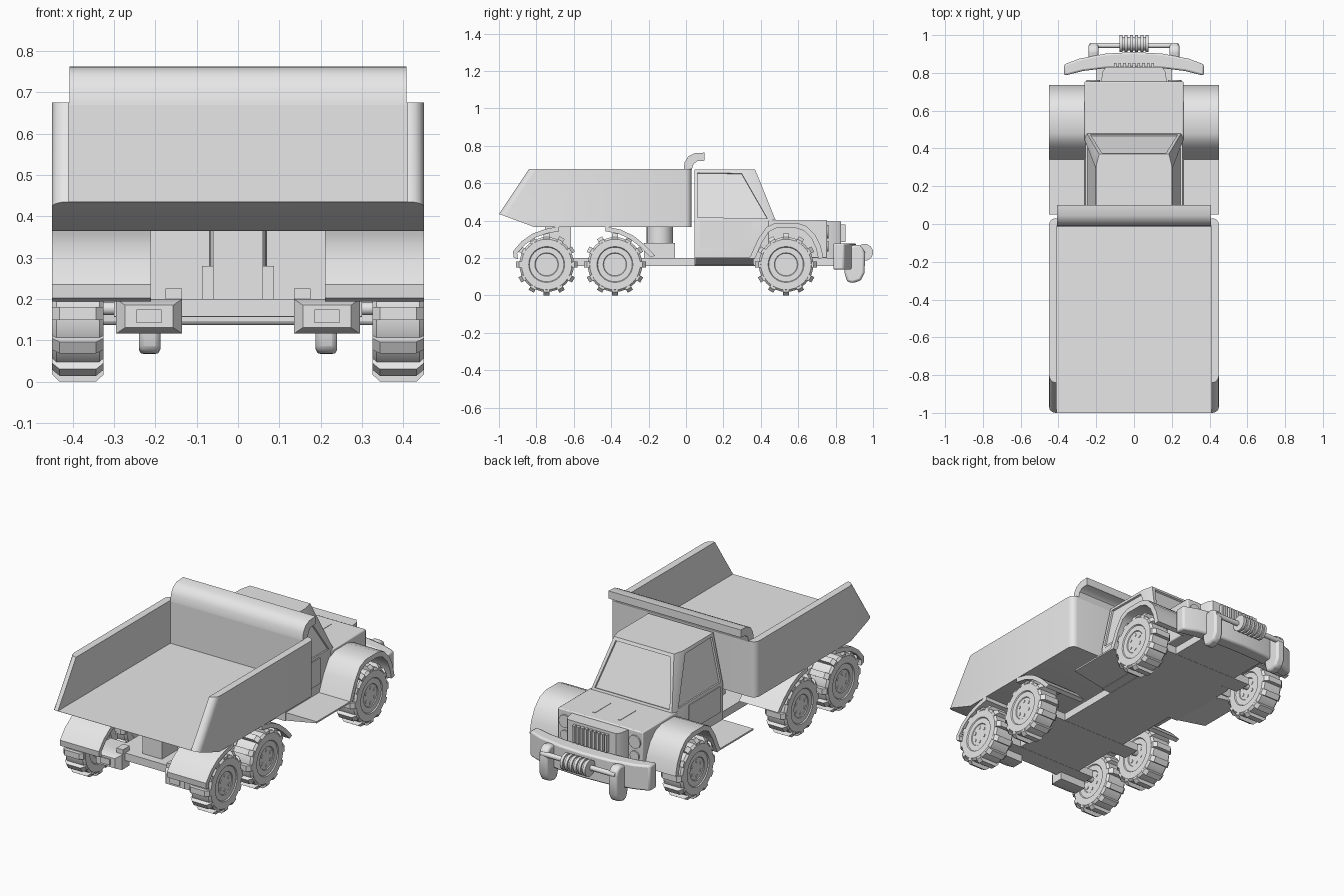
import bpy, bmesh, math
from mathutils import Matrix, Vector

cube = bpy.data.objects.get("Cube")
if cube:
    bpy.data.objects.remove(cube, do_unlink=True)

grey = bpy.data.materials.new("plain_grey")
grey.use_nodes = True
grey.diffuse_color = (0.8, 0.8, 0.8, 1)
grey.node_tree.nodes["Principled BSDF"].inputs["Base Color"].default_value = (0.8, 0.8, 0.8, 1)
made = []


def add(name, mesh):
    ob = bpy.data.objects.new(name, mesh)
    bpy.context.collection.objects.link(ob)
    made.append(ob)
    return ob


def finish(name, bm):
    bmesh.ops.recalc_face_normals(bm, faces=bm.faces)
    mesh = bpy.data.meshes.new(name)
    bm.to_mesh(mesh)
    bm.free()
    mesh.materials.append(grey)
    return add(name, mesh)


def loft(bm, rings):
    rows = [[bm.verts.new(p) for p in ring] for ring in rings]
    n = len(rows[0])
    for a, b in zip(rows, rows[1:]):
        for i in range(n):
            bm.faces.new((a[i], a[(i + 1) % n], b[(i + 1) % n], b[i]))
    bm.faces.new(rows[0])
    bm.faces.new(rows[-1])


def prism_mesh(bm, pts, lo, hi, axis="x"):
    place = {"x": lambda t, p: (t, *p), "y": lambda t, p: (p[0], t, p[1]), "z": lambda t, p: (*p, t)}[axis]
    loft(bm, [[place(t, p) for p in pts] for t in (lo, hi)])


def prism(name, pts, lo, hi, axis="x", bevel=0):
    bm = bmesh.new()
    prism_mesh(bm, pts, lo, hi, axis)
    ob = finish(name, bm)
    if bevel:
        mod = ob.modifiers.new("edge", "BEVEL")
        mod.width, mod.segments = bevel, 2
    return ob


def box(name, x0, x1, y0, y1, z0, z1, bevel=0):
    return prism(name, [(y0, z0), (y1, z0), (y1, z1), (y0, z1)], x0, x1, bevel=bevel)


def cylinder(name, x0, x1, y, z, r, axis="X", sides=24):
    # for axes other than X the span x0..x1 runs along that axis and y, z are the other two centres
    bm = bmesh.new()
    bmesh.ops.create_cone(bm, cap_ends=True, segments=sides, radius1=r, radius2=r, depth=x1 - x0)
    mid = (x0 + x1) / 2
    turn, spot = {"X": (Matrix.Rotation(math.pi / 2, 4, "Y"), (mid, y, z)),
                  "Y": (Matrix.Rotation(math.pi / 2, 4, "X"), (y, mid, z)),
                  "Z": (Matrix.Identity(4), (y, z, mid))}[axis]
    bm.transform(Matrix.Translation(spot) @ turn)
    return finish(name, bm)


def sheet(name, pts, centre, thick, x0, x1):
    c = Vector(centre)
    inner = []
    for p in pts:
        d = Vector(p) - c
        inner.append(tuple(c + d * (1 - thick / d.length)))
    return prism(name, pts + inner[::-1], x0, x1)


def sides(name):
    return (("left_" + name, 1), ("right_" + name, -1))


def span(s, a, b):
    return sorted((s * a, s * b))


# Tipper body: solid hull, rounded corner edges, hollowed out
bm = bmesh.new()
prism_mesh(bm, [(-1, .435), (-.81, .365), (.03, .365), (.03, .675), (-.84, .675)], -.45, .45)
corners = [e for e in bm.edges if abs(e.verts[0].co.x - e.verts[1].co.x) < .01
           and (min(v.co.y for v in e.verts) > 0
                or (max(v.co.y for v in e.verts) < -.83 and min(v.co.z for v in e.verts) > .4))]
bmesh.ops.bevel(bm, geom=corners, offset=.035, segments=4, affect="EDGES", profile=.5)
bed = finish("tipper_body", bm)
cutter = prism("tipper_cutter", [(-1.2, .436), (-.01, .436), (-.01, .9), (-1.2, .9)], -.41, .41)
cutter.hide_render = True
mod = bed.modifiers.new("hollow", "BOOLEAN")
mod.operation, mod.object, mod.solver = "DIFFERENCE", cutter, "EXACT"
bpy.context.view_layer.update()
graph = bpy.context.evaluated_depsgraph_get()
hollow = bpy.data.meshes.new_from_object(bed.evaluated_get(graph))
bed.modifiers.clear()
bed.data = hollow
made.remove(cutter)
bpy.data.objects.remove(cutter, do_unlink=True)

# Rolled guard lip above the front wall of the body
prism("guard_lip", [(-.012, .67), (-.008, .71), (.012, .743), (.045, .76), (.1, .763),
                    (.1, .72), (.06, .717), (.04, .702), (.03, .67)], -.408, .408)

# Chassis, lifting ram and hinge
box("chassis", -.2, .2, -.8, .85, .158, .2)
box("rear_crossbeam", -.3, .3, -.8, -.74, .158, .2)
box("ram_base", -.087, .087, -.225, -.06, .2, .28)
cylinder("lifting_ram", .28, .37, 0, -.14, .07, "Z")
box("body_hinge", -.06, .06, -.755, -.615, .2, .37)

# Cab: straight lower section, tapering upper section with chamfered pillars and recessed windows
bm = bmesh.new()
rings = []
for z, h, side, w, front in ((.16, .26, .455, .25, .48), (.4, .26, .455, .25, .48), (.672, .2, .31, .185, .37)):
    rings.append([(-h, .045, z), (h, .045, z), (h, side, z), (w, front, z), (-w, front, z), (-h, side, z)])
loft(bm, rings)
bmesh.ops.recalc_face_normals(bm, faces=bm.faces)
bm.normal_update()
windows = [f for f in bm.faces if .1 < f.normal.z < .6 and f.calc_area() > .03]
bmesh.ops.inset_individual(bm, faces=windows, thickness=.024, depth=0)
bmesh.ops.inset_individual(bm, faces=windows, thickness=.001, depth=-.01)
finish("cab", bm)

# Bonnet, nose and grille
box("bonnet", -.262, .262, .44, .755, .2, .402, .006)
prism("nose", [(-.175, .75), (.175, .75), (.165, .81), (.15, .83), (-.15, .83), (-.165, .81)], .2, .395, "z")
for i in range(9):
    x = -.1 + i * .025
    box("grille_slat", x - .007, x + .007, .82, .852, .285, .38)
for name, s in sides("bonnet_rib"):
    box(name, *span(s, .07, .085), .56, .7, .4, .404)
for name, s in sides("door_panel"):
    box(name, *span(s, .258, .264), .075, .35, .255, .4)
for name, s in sides("running_board"):
    prism(name, [(s * .25, .16), (s * .45, .197), (s * .45, .206), (s * .25, .206)], .05, .36, "y")
for name, s in sides("headlight"):
    cylinder(name, .745, .763, s * .215, .34, .036, "Y")
    cylinder(name + "_lower", .745, .763, s * .215, .262, .028, "Y")

# Mudguards
front_arc = [(.34, .2), (.385, .3), (.43, .365), (.48, .388), (.59, .388), (.645, .37),
             (.69, .325), (.72, .265), (.735, .2)]
tail_arc = [(-.922, .203), (-.925, .235), (-.88, .288), (-.82, .33), (-.75, .355), (-.68, .368)]
mid_arc = [(-.43, .368), (-.35, .352), (-.28, .318), (-.22, .27), (-.165, .212)]
for name, s in sides("front_mudguard"):
    sheet(name, front_arc, (.535, .165), .028, *span(s, .25, .45))
for name, s in sides("tail_mudguard"):
    sheet(name, tail_arc, (-.66, .1), .025, *span(s, .21, .45))
for name, s in sides("middle_mudguard"):
    sheet(name, mid_arc, (-.45, .1), .025, *span(s, .21, .45))

# Tail lamp boxes with brackets
for name, s in sides("tail_lamp"):
    bm = bmesh.new()
    loft(bm, [[(s * .215 + a * h, y, .158 + b * v) for a, b in ((-1, -1), (1, -1), (1, 1), (-1, 1))]
              for y, h, v in ((-.76, .08, .042), (-.83, .08, .042), (-.86, .058, .027))])
    finish(name, bm)
    box(name + "_lens", *span(s, .185, .245), -.866, -.855, .142, .175)
    box(name + "_bracket", *span(s, .135, .175), -.82, -.76, .19, .225)

# Front bumper, hooked guards and winch
outer = [(-.37, .845), (-.29, .875), (-.15, .902), (0, .91)]
inner = [(0, .83), (-.15, .825), (-.27, .81), (-.37, .785)]
plan = outer + [(-x, y) for x, y in outer[-2::-1]] + [(-x, y) for x, y in inner[::-1]] + inner[1:]
prism("front_bumper", plan, .137, .278, "z", .01)
hook = [(.85, .26), (.92, .272), (.947, .255), (.957, .225), (.955, .12), (.935, .08),
        (.89, .065), (.86, .075), (.848, .12)]
for name, s in sides("bumper_hook"):
    prism(name, hook, *span(s, .188, .24), bevel=.012)
cylinder("winch_bar", -.23, .23, .945, .23, .014, sides=12)
cylinder("winch_drum", -.075, .075, .955, .23, .036)
for i in range(6):
    x = -.07 + i * .028
    cylinder("winch_coil", x - .008, x + .008, .955, .23, .045)

# Wheels: turned tyre and rim alike on both faces, tread lugs and hub bolts
TURN = 2 * math.pi
bm = bmesh.new()
half = [(.053, 0), (.053, .06), (.057, .063), (.057, .092), (.0625, .096), (.0625, .135), (.052, .146)]
profile = half + [(-x, r) for x, r in half[::-1]]
verts = [bm.verts.new((x, 0, r)) for x, r in profile]
edges = [bm.edges.new(p) for p in zip(verts, verts[1:])]
bmesh.ops.spin(bm, geom=verts + edges, cent=(0, 0, 0), axis=(1, 0, 0), angle=TURN, steps=32)
bmesh.ops.remove_doubles(bm, verts=bm.verts, dist=.0005)
lug = [(-.062, .135), (.062, .135), (.062, .148), (.044, .165), (-.044, .165), (-.062, .148)]
for i in range(12):
    rot = Matrix.Rotation(TURN * i / 12, 4, "X")
    loft(bm, [[rot @ Vector((x, t, r)) for x, r in lug] for t in (-.016, .016)])
for i in range(6):
    spot = Matrix.Rotation(TURN * i / 6, 4, "X") @ Matrix.Translation((0, 0, .042))
    bmesh.ops.create_cone(bm, cap_ends=True, segments=10, radius1=.009, radius2=.009, depth=.112,
                          matrix=spot @ Matrix.Rotation(math.pi / 2, 4, "Y"))
first = finish("wheel", bm)
wheel_mesh = first.data
made.remove(first)
bpy.data.objects.remove(first, do_unlink=True)
for axle, y in (("front", .535), ("middle", -.38), ("rear", -.745)):
    cylinder(axle + "_axle", -.35, .35, y, .177, .016, sides=16)
    box(axle + "_axle_housing", -.3, .3, y - .05, y + .05, .157, .2)
    for name, s in sides(axle + "_wheel"):
        add(name, wheel_mesh).location = (s * .3875, y, .165)

# Smooth shading that keeps sharp edges
bpy.ops.object.select_all(action="DESELECT")
for ob in made:
    ob.select_set(True)
bpy.context.view_layer.objects.active = made[0]
bpy.ops.object.shade_smooth_by_angle(angle=math.radians(35))
